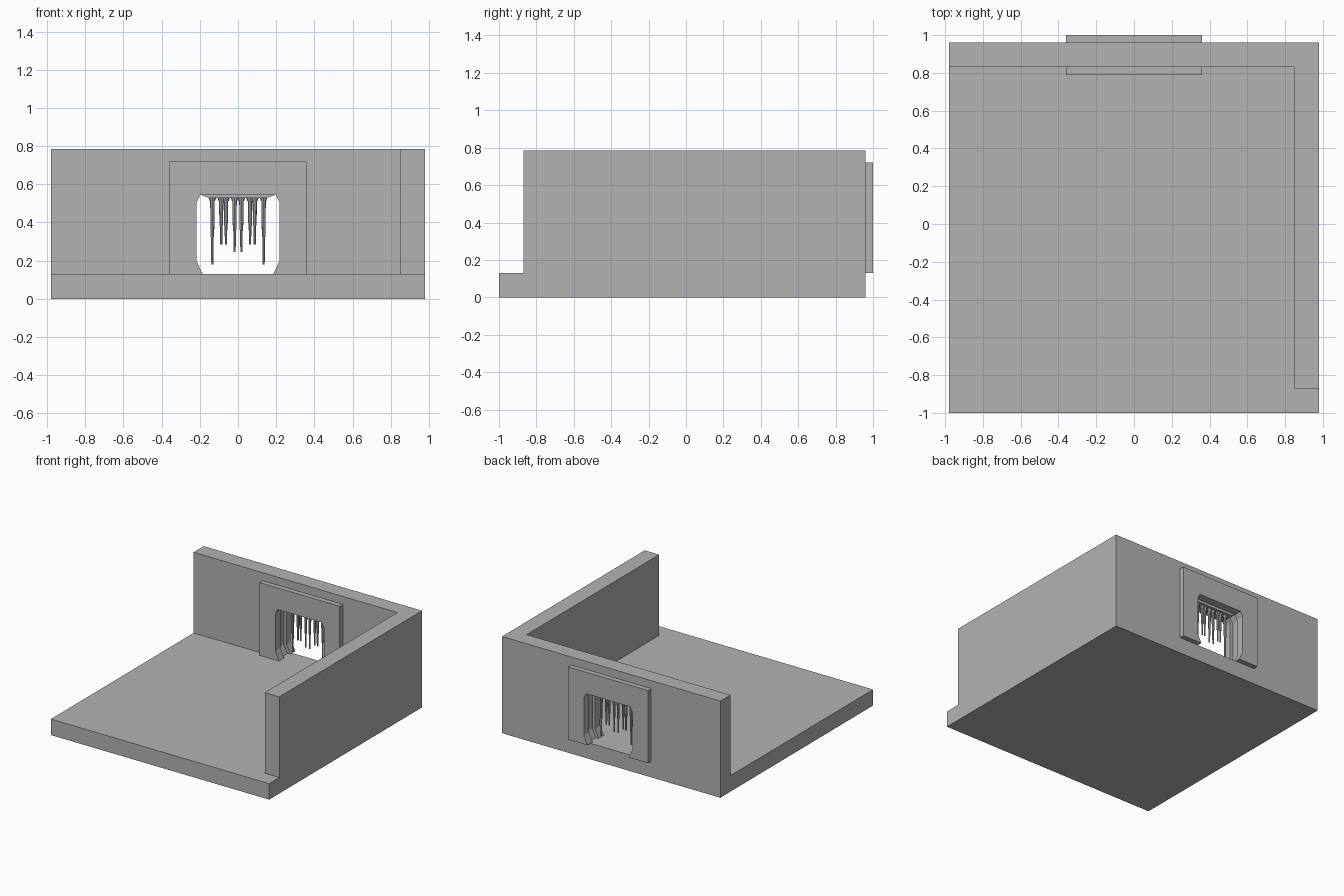
import bpy, bmesh

if "Cube" in bpy.data.objects:
    bpy.data.objects.remove(bpy.data.objects["Cube"])

stone = bpy.data.materials.new("grey stone")
stone.diffuse_color = (0.45, 0.45, 0.45, 1)
stone.use_nodes = True
stone.node_tree.nodes["Principled BSDF"].inputs["Base Color"].default_value = stone.diffuse_color


def finish(name, bm):
    bmesh.ops.recalc_face_normals(bm, faces=bm.faces)
    mesh = bpy.data.meshes.new(name)
    bm.to_mesh(mesh)
    bm.free()
    mesh.materials.append(stone)
    ob = bpy.data.objects.new(name, mesh)
    bpy.context.collection.objects.link(ob)
    return ob


def prism(name, outline, y0, y1):
    """Extrude an x-z outline along y."""
    bm = bmesh.new()
    face = bm.faces.new([bm.verts.new((x, y0, z)) for x, z in outline])
    out = bmesh.ops.extrude_face_region(bm, geom=[face])["geom"]
    bmesh.ops.translate(bm, vec=(0, y1 - y0, 0),
                        verts=[v for v in out if isinstance(v, bmesh.types.BMVert)])
    return finish(name, bm)


def box(name, x0, x1, y0, y1, z0, z1):
    return prism(name, [(x0, z0), (x1, z0), (x1, z1), (x0, z1)], y0, y1)


def cut(target, cutter):
    cutter.hide_render = True
    cutter.hide_viewport = True
    mod = target.modifiers.new(cutter.name, "BOOLEAN")
    mod.operation = "DIFFERENCE"
    mod.solver = "EXACT"
    mod.object = cutter


def mirrored(half):
    return half + [(-x, z) for x, z in reversed(half)]


# Floor slab with back and right walls
room = box("floor_and_walls", -0.98, 0.98, -1, 0.96, 0, 0.785)
cut(room, box("room_cutter", -1.2, 0.85, -1.2, 0.83, 0.13, 1))
cut(room, box("wall_end_cutter", 0.7, 1.2, -1.2, -0.87, 0.13, 1))
cut(room, box("wall_gap_cutter", -0.30, 0.30, 0.80, 1.1, 0.13, 0.64))

# Thick door surround with an eight-sided opening and a slot inside it
frame = box("door_surround", -0.36, 0.36, 0.79, 1.0, 0.13, 0.72)
opening = mirrored([(0.185, 0.10), (0.185, 0.13), (0.218, 0.20), (0.218, 0.505), (0.197, 0.545)])
slot = mirrored([(0.21, 0.10), (0.21, 0.13), (0.243, 0.195), (0.243, 0.515), (0.212, 0.57)])
cut(frame, prism("opening_cutter", opening, 0.7, 1.1))
cut(frame, prism("slot_cutter", slot, 0.855, 0.935))

# Tapered plate under the lintel
prism("spike_plate", mirrored([(0.15, 0.528), (0.195, 0.545), (0.195, 0.571)]), 0.86, 0.93)


# Hanging spikes, each with a cap and a thick upper sleeve
def spike(name, x, y, bottom):
    bm = bmesh.new()
    for r_low, r_top, low, top in ((0.014, 0.020, 0.512, 0.53),
                                   (0.009, 0.012, bottom + 0.42 * (0.52 - bottom), 0.52),
                                   (0.006, 0.008, bottom, 0.50)):
        ring = bmesh.ops.create_cone(bm, cap_ends=True, segments=8,
                                     radius1=r_low, radius2=r_top, depth=top - low)["verts"]
        bmesh.ops.translate(bm, verts=ring, vec=(x, y, (low + top) / 2))
    return finish(name, bm)


for side, label in ((-1, "left"), (1, "right")):
    for part, x, bottom in (("outer", 0.134, 0.18), ("middle_a", 0.088, 0.285),
                            ("middle_b", 0.063, 0.285), ("inner", 0.018, 0.245)):
        spike(f"{label}_{part}_spike", side * x, 0.895, bottom)
